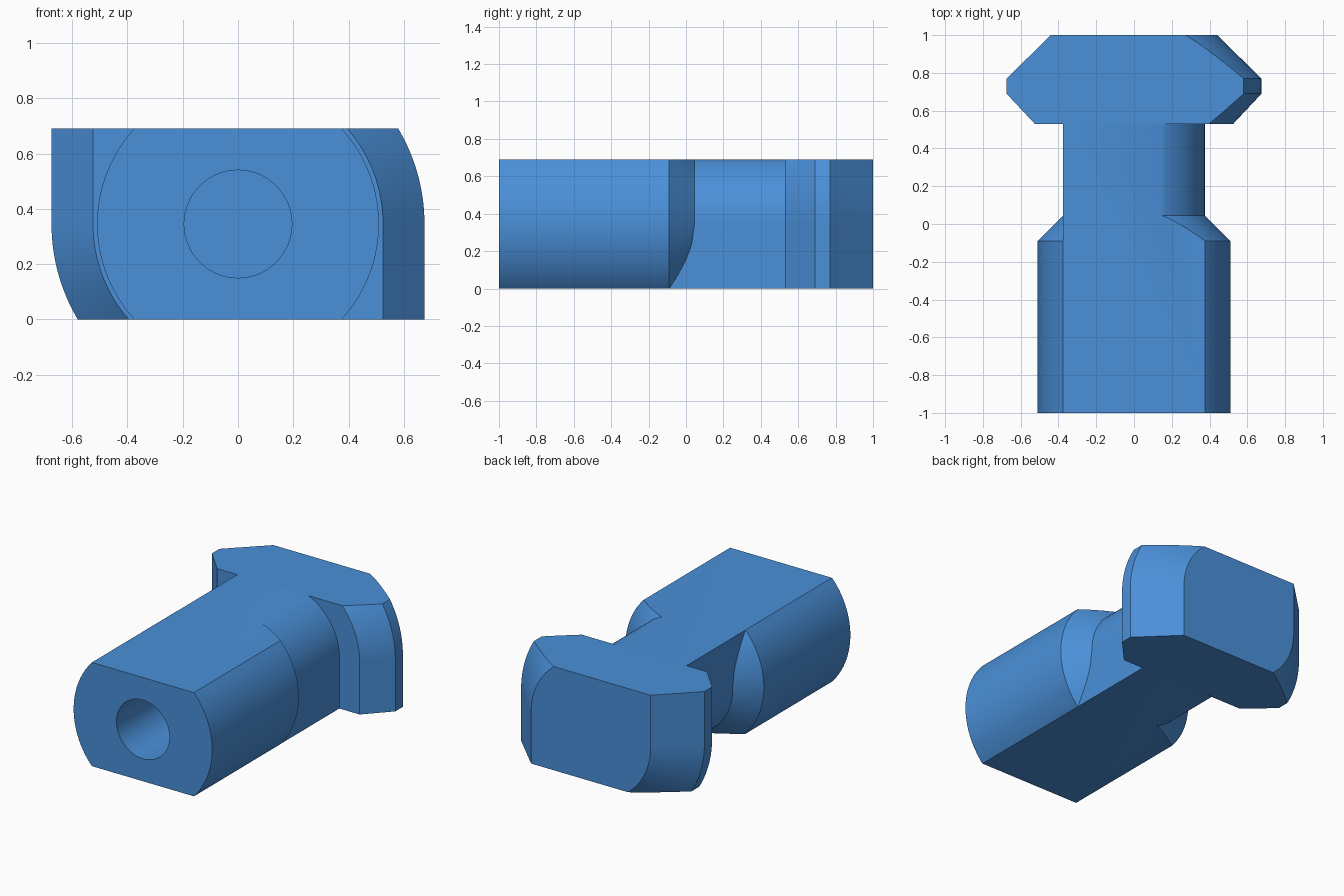
import bpy, bmesh, math

if "Cube" in bpy.data.objects:
    bpy.data.objects.remove(bpy.data.objects["Cube"])

H = 0.345            # half height between the two flats
BODY_R, NECK_R = 0.51, 0.375
N = 20               # segments per quarter arc

blue = bpy.data.materials.new("blue")
blue.diffuse_color = (0.069, 0.279, 0.694, 1)
blue.use_nodes = True
blue.node_tree.nodes["Principled BSDF"].inputs["Base Color"].default_value = blue.diffuse_color


def section(y, r, w):
    """Cross-section: two clipped round quarters, two quarters with a square corner at w."""
    a_round = math.asin(H / r)
    a_square = math.acos(min(1, w / r))
    half = [(w, -H)]
    half += [(r * math.cos(a), -r * math.sin(a))
             for a in (a_square * (1 - i / N) for i in range(N))]
    half += [(r * math.cos(a), r * math.sin(a))
             for a in (a_round * i / N for i in range(N + 1))]
    ring = half + [(-x, -z) for x, z in half]
    return [(x, y, z + H) for x, z in ring]


def ramp(y0, r0, y1, r1, steps, w=None):
    """Sections along a cone, so that its cut by the flats curves properly."""
    out = []
    for i in range(steps + 1):
        t = i / steps
        r = r0 + (r1 - r0) * t
        out.append(section(y0 + (y1 - y0) * t, r, w or r))
    return out


# Shank, shoulder cone, neck and hammer head along y
rings = [section(-1, BODY_R, NECK_R)]
rings += ramp(-0.09, BODY_R, 0.045, NECK_R, 10, NECK_R)
rings += [section(0.53, NECK_R, NECK_R)]
rings += ramp(0.53, 0.525, 0.69, 0.675, 8)
rings += ramp(0.77, 0.675, 1.0, 0.44, 10)

bm = bmesh.new()
loops = [[bm.verts.new(p) for p in ring] for ring in rings]
for a, b in zip(loops, loops[1:]):
    n = len(a)
    for i in range(n):
        j = (i + 1) % n
        bm.faces.new((a[i], a[j], b[j], b[i]))
bm.faces.new(loops[0])
bm.faces.new(loops[-1])
bmesh.ops.remove_doubles(bm, verts=bm.verts[:], dist=1e-4)
bmesh.ops.dissolve_limit(bm, angle_limit=math.radians(0.3),
                         verts=bm.verts[:], edges=bm.edges[:])
bmesh.ops.recalc_face_normals(bm, faces=bm.faces[:])
mesh = bpy.data.meshes.new("hammer_head_bolt")
bm.to_mesh(mesh)
bm.free()
mesh.materials.append(blue)
bolt = bpy.data.objects.new("hammer_head_bolt", mesh)
bpy.context.collection.objects.link(bolt)

# Blind hole in the front end
bpy.ops.mesh.primitive_cylinder_add(vertices=64, radius=0.195, depth=1.0,
                                    location=(0, -0.6, H),
                                    rotation=(math.pi / 2, 0, 0))
cutter = bpy.context.object
cutter.name = "hole_cutter"
cutter.hide_render = True
cutter.data.materials.append(blue)

bpy.ops.object.select_all(action='DESELECT')
bolt.select_set(True)
bpy.context.view_layer.objects.active = bolt
cut = bolt.modifiers.new("hole", 'BOOLEAN')
cut.operation = 'DIFFERENCE'
cut.solver = 'EXACT'
cut.object = cutter
bpy.ops.object.modifier_apply(modifier=cut.name)
bpy.data.objects.remove(cutter, do_unlink=True)
bpy.ops.object.shade_smooth_by_angle(angle=math.radians(25))
